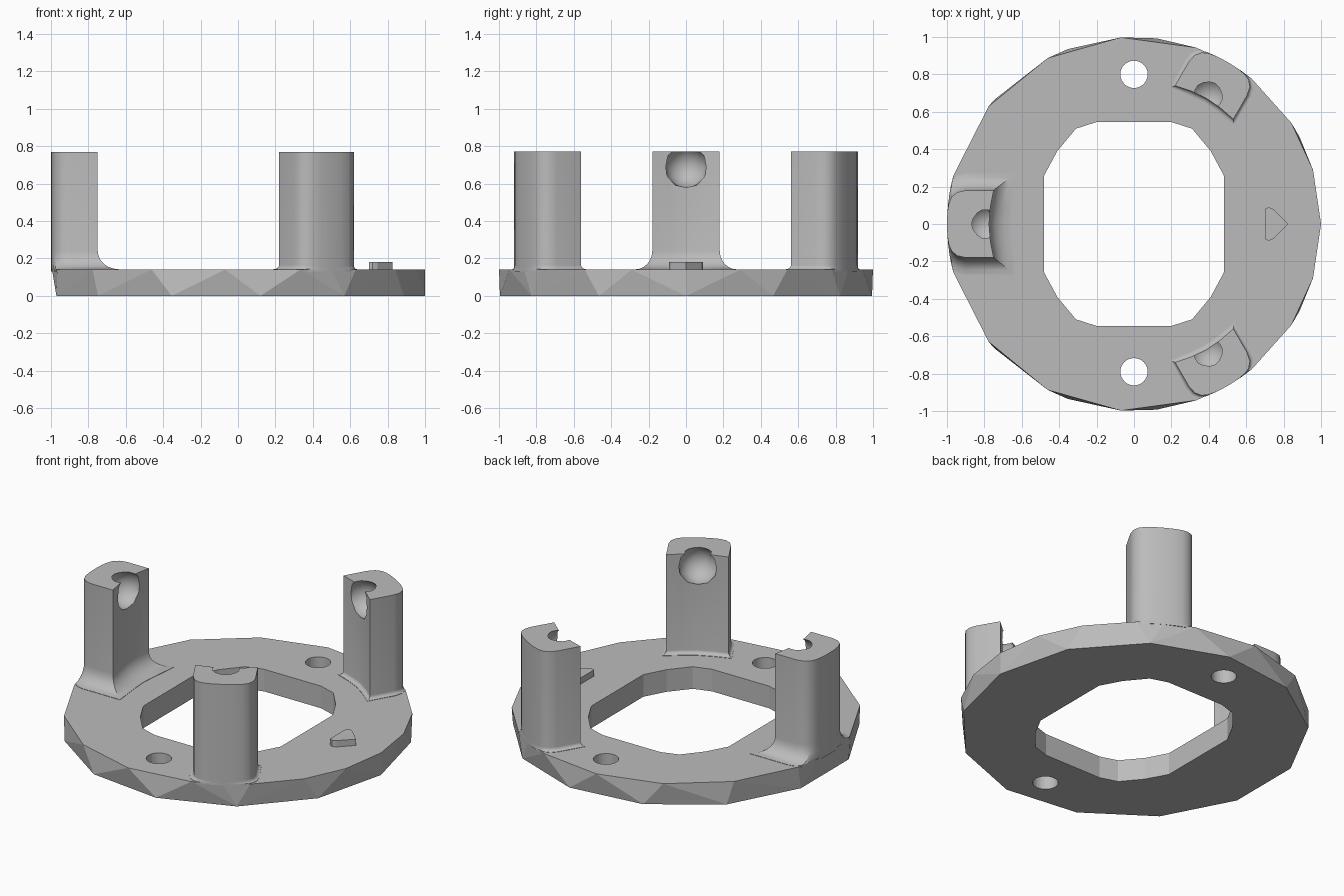
import bpy, bmesh, math
from mathutils import Matrix

cube = bpy.data.objects.get("Cube")
if cube:
    bpy.data.objects.remove(cube, do_unlink=True)

grey = bpy.data.materials.new("plain grey")
grey.use_nodes = True
grey.diffuse_color = (0.5, 0.5, 0.5, 1)
grey.node_tree.nodes["Principled BSDF"].inputs["Base Color"].default_value = (0.5, 0.5, 0.5, 1)

PLATE_TOP = 0.14
LEG_TOP = 0.77


def make_object(name, bm):
    bmesh.ops.recalc_face_normals(bm, faces=bm.faces)
    mesh = bpy.data.meshes.new(name)
    bm.to_mesh(mesh)
    bm.free()
    mesh.materials.append(grey)
    obj = bpy.data.objects.new(name, mesh)
    bpy.context.collection.objects.link(obj)
    return obj


def loft(name, rings):
    """Closed solid through rings that all have the same number of points."""
    bm = bmesh.new()
    loops = [[bm.verts.new(p) for p in ring] for ring in rings]
    n = len(loops[0])
    for low, high in zip(loops, loops[1:]):
        for i in range(n):
            j = (i + 1) % n
            bm.faces.new((low[i], low[j], high[j], high[i]))
    bm.faces.new(loops[0][::-1])
    bm.faces.new(loops[-1])
    return make_object(name, bm)


def prism(name, outline, z0, z1):
    return loft(name, [[(x, y, z) for x, y in outline] for z in (z0, z1)])


def activate(obj):
    bpy.ops.object.select_all(action='DESELECT')
    obj.select_set(True)
    bpy.context.view_layer.objects.active = obj


def cut(obj, cutter):
    mod = obj.modifiers.new("cut", 'BOOLEAN')
    mod.operation = 'DIFFERENCE'
    mod.solver = 'EXACT'
    mod.object = cutter
    activate(obj)
    bpy.ops.object.modifier_apply(modifier=mod.name)
    bpy.data.objects.remove(cutter, do_unlink=True)


def polar(degrees, radius=1.0):
    a = math.radians(degrees)
    return radius * math.cos(a), radius * math.sin(a)


# Base plate: coarse polygons at bottom and top joined by a hull
bm = bmesh.new()
for i in range(13):
    bm.verts.new((*polar(360 * i / 13), 0))
for angle in (16.8, 32.7, 51, 60, 70.5, 94, 117.5, 141, 165, 174):
    for side in (1, -1):
        bm.verts.new((*polar(side * angle), PLATE_TOP))
bm.verts.new((1, 0, PLATE_TOP))
bmesh.ops.convex_hull(bm, input=bm.verts)
bmesh.ops.dissolve_limit(bm, angle_limit=0.01, verts=bm.verts, edges=bm.edges)
plate = make_object("base_plate", bm)

# Central rounded window
corner = [(0.48, 0.26), (0.41, 0.39), (0.31, 0.51), (0.20, 0.545)]
half = corner + [(-x, y) for x, y in reversed(corner)]
window = half + [(-x, -y) for x, y in half]
cut(plate, prism("window_cutter", window, -0.1, 0.3))

# Two screw holes
for y in (0.80, -0.79):
    ring = [polar(i * 11.25, 0.073) for i in range(32)]
    cut(plate, prism("hole_cutter", [(px, py + y) for px, py in ring], -0.1, 0.3))

# Leg cross-section: radial and tangential, concave inside, rounded outside
side = [(0.768, 0.09), (0.75, 0.18), (0.90, 0.18), (0.945, 0.17),
        (0.975, 0.145), (0.99, 0.11), (0.998, 0.06)]
section = [(0.775, 0)] + side + [(1.0, 0)] + [(u, -v) for u, v in reversed(side)]


def flared(z, amount):
    ring = []
    for u, v in section:
        if u < 0.8:
            u -= amount * 1.25
        if abs(v) > 0.1:
            v += math.copysign(amount, v)
        if amount:
            u = min(u, math.sqrt(1 - v * v))
        ring.append((u, v, z))
    return ring


def make_leg(name, angle, flare):
    rings = [flared(PLATE_TOP - 0.01, flare)]
    for step in range(7):
        a = step * math.pi / 12
        rings.append(flared(PLATE_TOP + 0.002 + flare * 1.1 * (1 - math.cos(a)),
                            flare * (1 - math.sin(a)) if step < 6 else 0))
    leg = loft(name, rings + [flared(LEG_TOP, 0)])

    # Faceted ball socket in the inner face
    bm = bmesh.new()
    bmesh.ops.create_icosphere(bm, subdivisions=2, radius=0.116)
    bmesh.ops.translate(bm, verts=bm.verts, vec=(0.79, 0, 0.69))
    cut(leg, make_object("socket_cutter", bm))
    leg.data.transform(Matrix.Rotation(math.radians(angle), 4, 'Z'))
    activate(leg)
    bpy.ops.object.shade_smooth_by_angle(angle=math.radians(28))


make_leg("left_back_leg", 60, 0.02)
make_leg("left_front_leg", -60, 0.02)
make_leg("right_leg", 180, 0.09)

# Raised direction marker
arrow = [(0.70, -0.08), (0.72, -0.09), (0.745, -0.08), (0.825, 0),
         (0.745, 0.08), (0.72, 0.09), (0.70, 0.08)]
prism("direction_marker", arrow, PLATE_TOP - 0.01, 0.18)
